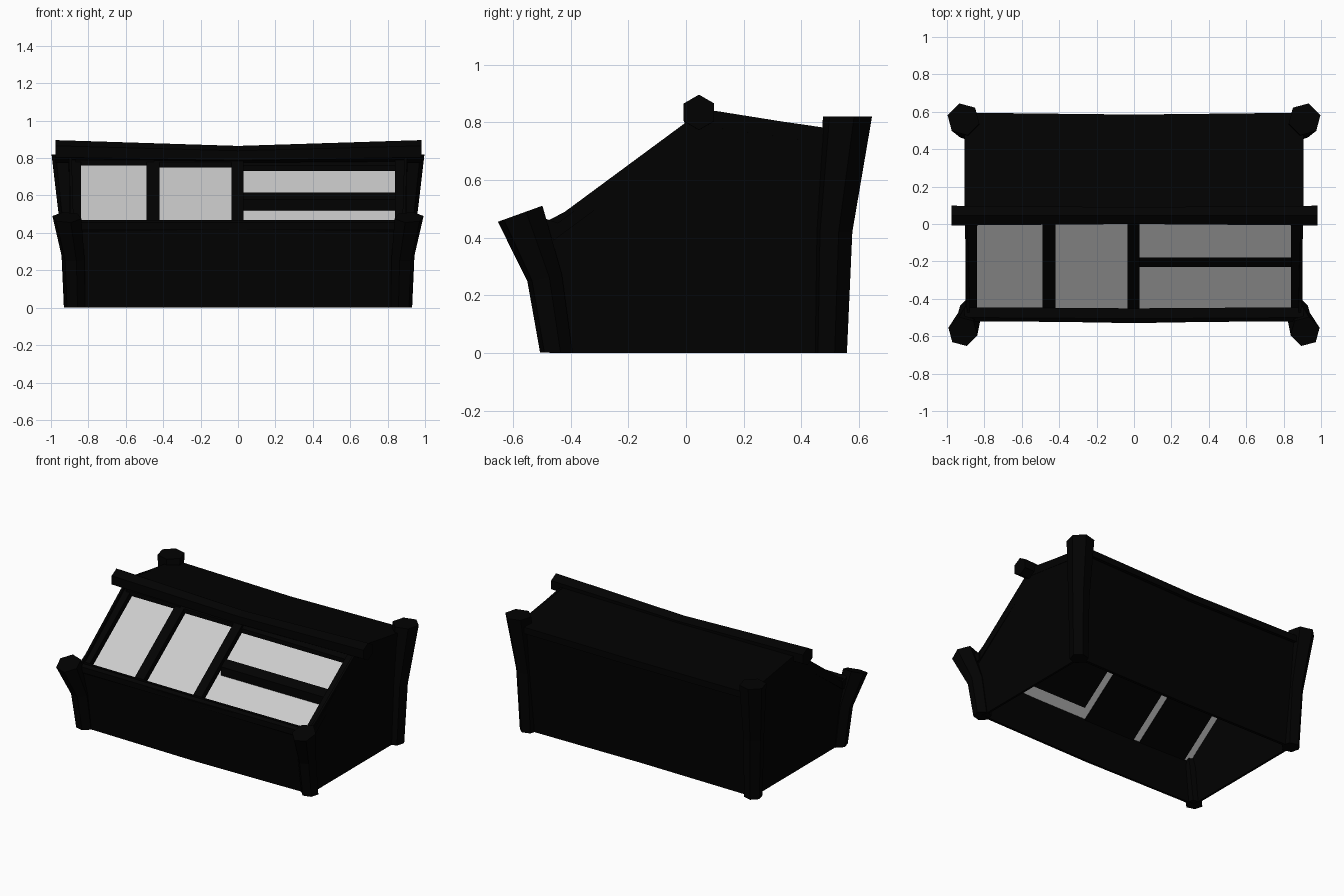
import bpy
import bmesh
from math import cos, sin, pi
from mathutils import Vector

cube = bpy.data.objects.get("Cube")
if cube:
    bpy.data.objects.remove(cube, do_unlink=True)


def material(name, value):
    mat = bpy.data.materials.new(name)
    mat.use_nodes = True
    colour = (value, value, value, 1)
    mat.diffuse_color = colour
    mat.node_tree.nodes["Principled BSDF"].inputs["Base Color"].default_value = colour
    return mat


BLACK = material("black_wood", 0.0004)
GLASS = material("pale_glass", 0.6)


def loft(name, rings, mat):
    """Skin a list of equal rings and cap both ends."""
    bm = bmesh.new()
    loops = [[bm.verts.new(p) for p in ring] for ring in rings]
    n = len(loops[0])
    for a, b in zip(loops, loops[1:]):
        for i in range(n):
            j = (i + 1) % n
            bm.faces.new((a[i], a[j], b[j], b[i]))
    bm.faces.new(loops[0])
    bm.faces.new(loops[-1])
    bmesh.ops.recalc_face_normals(bm, faces=bm.faces)
    mesh = bpy.data.meshes.new(name)
    bm.to_mesh(mesh)
    bm.free()
    mesh.materials.append(mat)
    obj = bpy.data.objects.new(name, mesh)
    bpy.context.collection.objects.link(obj)


def along_x(name, profile, x0, x1, mat=BLACK, bow=0.0, sag=0.0):
    """Extrude a y-z profile along x, optionally bent in the middle."""
    stations = [(x0, 0, 0), (x1, 0, 0)]
    if bow or sag:
        stations.insert(1, ((x0 + x1) / 2, bow, sag))
    loft(name, [[(x, y + dy, z + dz) for y, z in profile] for x, dy, dz in stations], mat)


def slope(y):
    return 0.80 + 0.74 * y


def sloped(y0, y1, drop, depth):
    """Profile of a slab lying a given drop below the front slope."""
    return [(y0, slope(y0) - drop), (y1, slope(y1) - drop),
            (y1, slope(y1) - drop - depth), (y0, slope(y0) - drop - depth)]


# End walls, leaning slightly outwards
side = [(-0.45, 0), (-0.505, 0.445), (-0.42, 0.49), (0, 0.80),
        (0.1, 0.84), (0.57, 0.765), (0.5, 0)]
for label, mirror in (("left", 1), ("right", -1)):
    loft(f"{label}_end_wall", [[(mirror * (x + 0.03 * z), y, z) for y, z in side]
                               for x in (0.865, 0.88)], BLACK)

# Long walls and back roof
along_x("front_wall", [(-0.458, 0), (-0.515, 0.45), (-0.498, 0.45), (-0.441, 0)],
        -0.88, 0.88, bow=-0.015)
along_x("back_wall", [(0.51, 0), (0.575, 0.75), (0.555, 0.75), (0.49, 0)],
        -0.88, 0.88, bow=-0.01)
along_x("back_roof", [(0.04, 0.845), (0.595, 0.765), (0.595, 0.72), (0.54, 0.72), (0.04, 0.79)],
        -0.905, 0.905, bow=-0.01, sag=-0.01)

# Window frame on the front slope
along_x("front_rail", [(-0.52, 0.42), (-0.52, 0.455), (-0.5, 0.47), (-0.445, 0.452),
                       (-0.445, 0.4), (-0.5, 0.39)], -0.905, 0.905, bow=-0.006)
for name, x0, x1 in (("right_stile", -0.9, -0.84), ("window_bar", -0.49, -0.42),
                     ("centre_bar", -0.035, 0.03), ("left_stile", 0.84, 0.9)):
    along_x(name, sloped(-0.46, 0.06, 0.02, 0.05), x0, x1)
along_x("cross_bar", sloped(-0.23, -0.18, 0.05, 0.06), 0.03, 0.85)
for name, x0, x1, drop in (("right_header", -0.87, -0.45, 0.01),
                           ("middle_header", -0.45, 0, 0.02), ("left_header", 0, 0.87, 0.04)):
    along_x(name, sloped(0, 0.06, drop, 0.03), x0, x1)

# Recessed panes, with dark backing set in from the edges
for i, (x0, x1, inset) in enumerate(((-0.87, -0.455, 0), (-0.455, -0.005, 0), (-0.005, 0.87, 0.06))):
    along_x(f"pane_{i + 1}", sloped(-0.49, 0.12, 0.11, 0.006), x0, x1, GLASS)
    along_x(f"pane_backing_{i + 1}", sloped(-0.49 + inset, 0.12, 0.117, 0.006), x0 + 0.05, x1)

# Ridge beam, dipping and thinning in the middle
rings = []
for x, z, r in ((-0.977, 0.835, 0.061), (0, 0.813, 0.052), (0.98, 0.835, 0.061)):
    rings.append([(x, 0.045 + r * sin(i * pi / 3), z + r * cos(i * pi / 3)) for i in range(6)])
loft("ridge_beam", rings, BLACK)


def post(name, path, mirror):
    """Six-sided flared post: path holds centre, radius and end tilt."""
    rings = []
    for x, y, z, r, tilt in path:
        ring = []
        for i in range(6):
            a = i * pi / 3 + pi / 12
            dx, dy = r * cos(a), r * sin(a)
            ring.append(Vector(((x + dx) * mirror, y + dy, z + tilt * dy)))
        rings.append(ring)
    loft(name, rings, BLACK)


# Corner posts
front_path = [(0.873, -0.45, 0.002, 0.058, 0), (0.88, -0.49, 0.26, 0.062, 0.2),
              (0.915, -0.575, 0.483, 0.08, 0.36)]
back_path = [(0.873, 0.50, 0, 0.06, 0), (0.885, 0.512, 0.42, 0.067, 0),
             (0.912, 0.56, 0.82, 0.088, 0)]
for label, mirror in (("left", 1), ("right", -1)):
    post(f"front_{label}_post", front_path, mirror)
    post(f"back_{label}_post", back_path, mirror)
